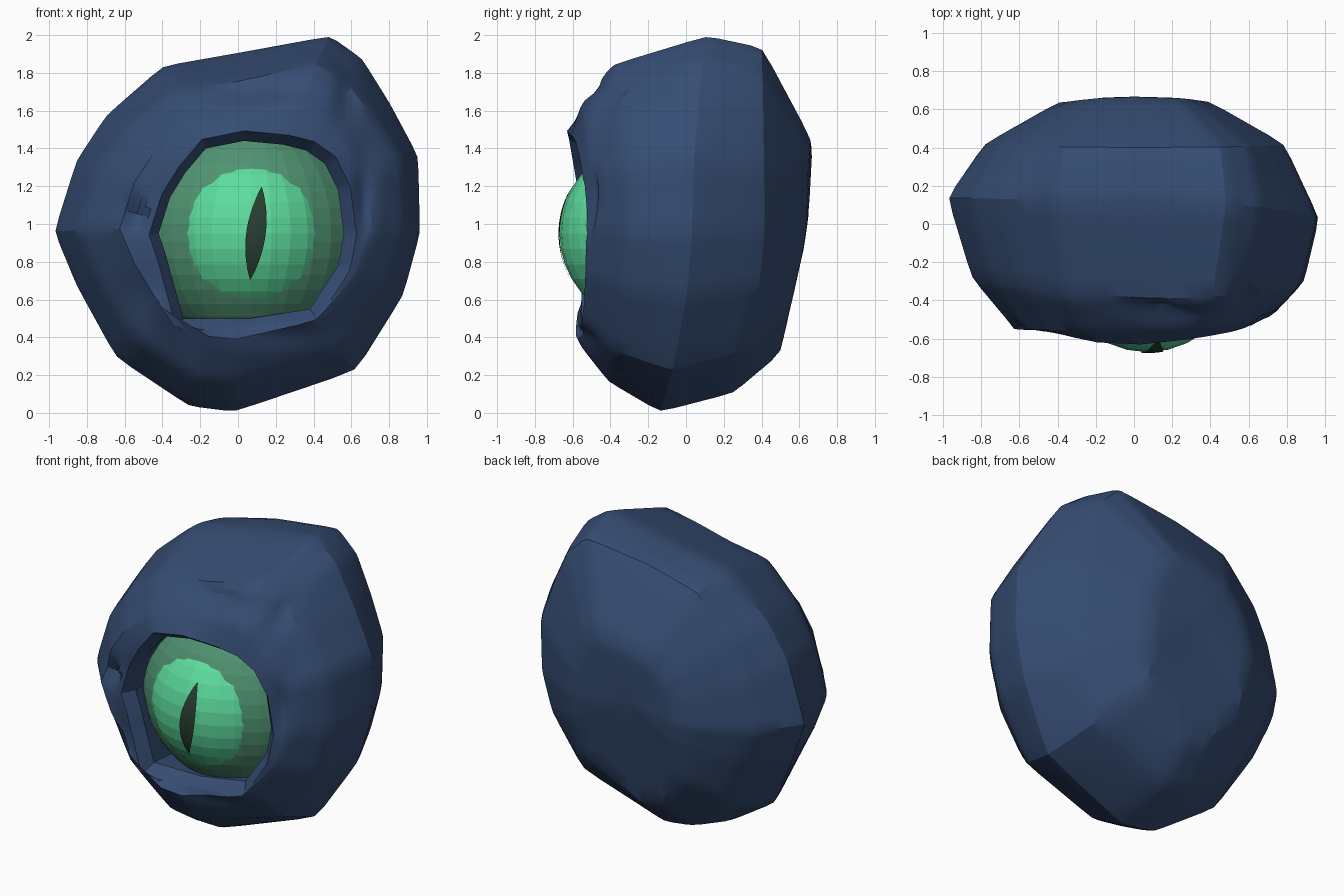
import bpy, bmesh, math
from mathutils import Vector

cube = bpy.data.objects.get("Cube")
if cube:
    bpy.data.objects.remove(cube, do_unlink=True)


def material(name, colour):
    mat = bpy.data.materials.new(name)
    mat.use_nodes = True
    mat.diffuse_color = (*colour, 1)
    mat.node_tree.nodes["Principled BSDF"].inputs["Base Color"].default_value = (*colour, 1)
    return mat


slate = material("slate_blue", (0.036, 0.073, 0.17))
green = material("bright_green", (0.11, 0.72, 0.34))
muted = material("muted_green", (0.08, 0.29, 0.165))
dark = material("dark_pupil", (0.02, 0.05, 0.03))


def finish(bm, name, mat, smooth_angle=None):
    bmesh.ops.recalc_face_normals(bm, faces=bm.faces)
    mesh = bpy.data.meshes.new(name)
    bm.to_mesh(mesh)
    bm.free()
    mesh.materials.append(mat)
    obj = bpy.data.objects.new(name, mesh)
    bpy.context.collection.objects.link(obj)
    if smooth_angle:
        bpy.ops.object.select_all(action='DESELECT')
        obj.select_set(True)
        bpy.context.view_layer.objects.active = obj
        bpy.ops.object.shade_smooth_by_angle(angle=math.radians(smooth_angle))


def ellipsoid(name, mat, centre, radii, segments):
    bm = bmesh.new()
    bmesh.ops.create_uvsphere(bm, u_segments=segments, v_segments=segments * 2 // 3, radius=1)
    bmesh.ops.scale(bm, vec=radii, verts=bm.verts)
    bmesh.ops.translate(bm, vec=centre, verts=bm.verts)
    finish(bm, name, mat)


def skin(bm, rows, closed):
    """Join neighbouring rows of vertices with quads."""
    for a, b in zip(rows, rows[1:]):
        for i in range(len(a) - (not closed)):
            j = (i + 1) % len(a)
            bm.faces.new((a[i], a[j], b[j], b[i]))


def blend(x, z, right, top, left, bottom):
    """Ease between four values according to the direction of a point."""
    upright = z * z / (x * x + z * z)
    across = right if x > 0 else left
    return across + ((top if z > 0 else bottom) - across) * upright


# Widest rock outline and eye socket edge, from +x round by the top (z from mid height)
outline = [(.97, -.05), (.96, .36), (.81, .64), (.66, .88), (.49, 1), (0, .91),
           (-.4, .84), (-.7, .58), (-.86, .34), (-.98, -.04), (-.86, -.33),
           (-.65, -.71), (-.26, -.97), (-.02, -1), (.63, -.78), (.88, -.38)]
socket = [(.56, -.05), (.53, .18), (.46, .32), (.36, .39), (.24, .42), (.03, .44),
          (-.17, .4), (-.28, .27), (-.36, .14), (-.42, -.05), (-.38, -.17),
          (-.29, -.5), (-.12, -.5), (.06, -.5), (.38, -.45), (.53, -.22)]

# Rings front to back: scale, then depth, each at right, top, left, bottom
crest_depth = (-.53, -.63, -.56, -.55)
socket_rings = [(1.06, .36), (1, .08), (1.12, 0)]
rock_rings = [
    ((.73, .64, .64, .61), (-.5, -.56, -.55, -.59)),
    ((.92, .83, .87, .84), (-.3, -.41, -.28, -.41)),
    ((1, 1, 1, 1), (.03, .13, .14, -.14)),
    ((.8, .97, .8, .9), (.42, .4, .42, .25)),
    ((.4, .46, .4, .69), (.64, .67, .64, .5)),
]

bm = bmesh.new()
loops = []
for wide, push in socket_rings:
    loops.append([bm.verts.new((x * wide, blend(x, z, *crest_depth) + push, 1 + z * wide))
                  for x, z in socket])
for scales, depths in rock_rings:
    loop = []
    for x, z in outline:
        s = blend(x, z, *scales)
        loop.append(bm.verts.new((x * s, blend(x, z, *depths), 1 + z * s)))
    loops.append(loop)
skin(bm, loops, True)
back = bm.verts.new((0, .65, 1.05))
for a, b in zip(loops[-1], loops[-1][1:] + loops[-1][:1]):
    bm.faces.new((a, b, back))
bmesh.ops.subdivide_edges(bm, edges=bm.edges[:], cuts=4, use_grid_fill=True)

# Soften the corners of the rock a little, leaving the socket crisp
outer = [v for v in bm.verts if math.hypot(v.co.x, v.co.z - 1) > .64 or v.co.y > 0]
bmesh.ops.smooth_vert(bm, verts=outer, factor=.5, use_axis_x=True, use_axis_y=True,
                      use_axis_z=True)

# Creases pressed into the front: x, z, half width, half height, depth
creases = [
    (.15, 1.71, .28, .05, .05),     # brow
    (.58, 1.72, .05, .12, .06),     # brow end
    (-.54, 1.06, .06, .07, .06),    # eye corner pit
    (.67, 1.15, .05, .2, .05),      # side of the eye
    (.16, .41, .22, .04, .04),      # lower lid
    (-.48, .6, .06, .16, .04),      # cheek
]
for v in bm.verts:
    if v.co.y < -.15 and math.hypot(v.co.x, v.co.z - 1) > .5:
        v.co.y += sum(d * math.exp(-((v.co.x - x) / w) ** 2 - ((v.co.z - z) / h) ** 2)
                      for x, z, w, h, d in creases)
finish(bm, "rock_body", slate, 25)

# Eyeball with the duller film around it
eye = Vector((.07, -.19, .95))
radius = .48
ellipsoid("eyeball", green, eye, (radius, radius, radius), 28)
ellipsoid("eye_film", muted, (.07, -.1, .95), (.6, .518, .6), 32)

# Slit pupil laid over the eyeball
bm = bmesh.new()
rows = []
steps = 16
for k in range(steps + 1):
    t = 2 * k / steps - 1
    row = []
    for s in (-1, -.5, 0, .5, 1):
        x = .025 + .03 * t + s * (.002 + .05 * (1 - t * t))
        z = .245 * t
        y = -math.sqrt(radius ** 2 - x * x - z * z) - .005
        row.append(bm.verts.new(eye + Vector((x, y, z))))
    rows.append(row)
skin(bm, rows, False)
finish(bm, "pupil", dark)
